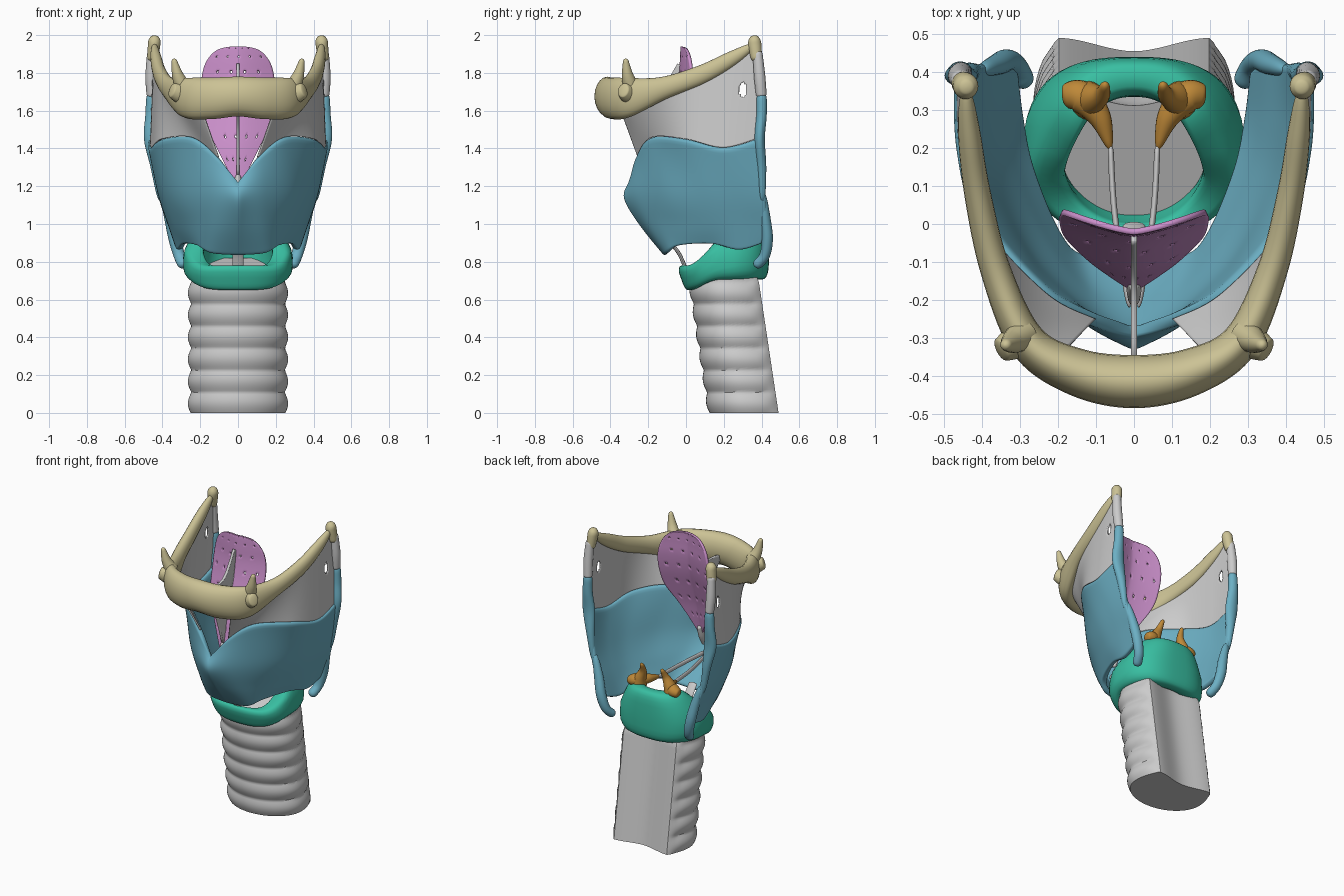
import bpy, bmesh
from math import sin, cos, pi, sqrt, copysign
from mathutils import Vector

if "Cube" in bpy.data.objects:
    bpy.data.objects.remove(bpy.data.objects["Cube"])

COLORS = {"bone": (.60, .54, .30, 1), "blue": (.15, .43, .55, 1), "teal": (.04, .52, .36, 1),
          "pink": (.60, .28, .60, 1), "orange": (.52, .25, .04, 1)}


def material(key):
    mat = bpy.data.materials.get(key)
    if not mat:
        mat = bpy.data.materials.new(key)
        mat.diffuse_color = COLORS[key]
        mat.use_nodes = True
        mat.node_tree.nodes["Principled BSDF"].inputs["Base Color"].default_value = mat.diffuse_color
    return mat


def spline(keys, t):
    """Catmull-Rom through tuples of any length, t in 0..1"""
    n = len(keys) - 1
    i = min(int(t * n), n - 1)
    f = t * n - i
    k = [keys[max(0, min(n, i + d))] for d in (-1, 0, 1, 2)]
    return [.5 * (2 * b + (c - a) * f + (2 * a - 5 * b + 4 * c - d) * f * f
                  + (3 * b - a - 3 * c + d) * f ** 3) for a, b, c, d in zip(*k)]


def grid(name, fn, nu, nv, color=None, wrap_u=False, wrap_v=False, caps=(), skip=None,
         thick=0, sub=0, mirror=False):
    """Surface from fn(u, v); u rings can be wrapped and capped at v = 0 / 1"""
    cu, cv = nu + (not wrap_u), nv + (not wrap_v)
    bm = bmesh.new()
    vs = [[bm.verts.new(fn(i / nu, j / nv)) for i in range(cu)] for j in range(cv)]
    for j in range(nv):
        for i in range(nu):
            q = [vs[j][i], vs[j][(i + 1) % cu], vs[(j + 1) % cv][(i + 1) % cu], vs[(j + 1) % cv][i]]
            if not (skip and skip(sum((p.co for p in q), Vector()) / 4, i, j)):
                bm.faces.new(q)
    for end in caps:
        bm.faces.new(vs[end])
    bmesh.ops.recalc_face_normals(bm, faces=bm.faces)
    me = bpy.data.meshes.new(name)
    bm.to_mesh(me)
    bm.free()
    ob = bpy.data.objects.new(name, me)
    bpy.context.collection.objects.link(ob)
    if color:
        me.materials.append(material(color))
    if mirror:
        ob.modifiers.new("mirror", "MIRROR").merge_threshold = .002
    if thick:
        m = ob.modifiers.new("thickness", "SOLIDIFY")
        m.thickness, m.offset = thick, 0
    if sub:
        ob.modifiers.new("round", "SUBSURF").levels = sub
        ob.modifiers["round"].render_levels = sub
    return ob


def sweep(name, keys, color=None, ref=(0, 0, 1), mirror=False, n=40, sides=20):
    """Round-ended tube through keys (x, y, z, width, height)"""
    def fn(u, v):
        x, y, z, w, h = spline(keys, v)
        a, b = spline(keys, max(0, v - .01)), spline(keys, min(1, v + .01))
        tan = (Vector(b[:3]) - Vector(a[:3])).normalized()
        side = tan.cross(Vector(ref)).normalized()
        up = side.cross(tan)
        e = 1 - min(1, min(v, 1 - v) / .12)
        f = max(.2, sqrt(1 - e * e))
        return Vector((x, y, z)) + f * (side * w * .5 * cos(2 * pi * u) + up * h * .5 * sin(2 * pi * u))
    return grid(name, fn, sides, n, color, wrap_u=True, caps=(0, -1), mirror=mirror)


def smooth(a, b, x):
    x = max(0, min(1, (x - a) / (b - a)))
    return x * x * (3 - 2 * x)


def spow(x, p):
    return copysign(abs(x) ** p, x)


X = (1, 0, 0)

# hyoid bone: U-shaped body, tips and small horns
hyoid = [(0, -.415, 1.675, .14, .21), (.15, -.39, 1.665, .125, .22), (.28, -.31, 1.67, .10, .21),
         (.365, -.12, 1.72, .08, .12), (.412, .08, 1.79, .07, .10), (.435, .25, 1.88, .06, .08),
         (.443, .36, 1.95, .05, .06)]
sweep("hyoid_bone", [(-k[0], *k[1:]) for k in hyoid[:0:-1]] + hyoid, "bone", n=100)
sweep("hyoid_tip", [(.441, .36, 1.998, .03, .03), (.442, .362, 1.975, .062, .062), (.445, .365, 1.94, .07, .065),
                    (.455, .375, 1.86, .055, .055)], "bone", X, True)
sweep("hyoid_small_horn", [(.29, -.29, 1.72, .09, .09), (.32, -.31, 1.79, .06, .06),
                           (.34, -.32, 1.875, .025, .025)], "bone", X, True)
sweep("hyoid_tubercle", [(.26, -.28, 1.69, .09, .10), (.31, -.31, 1.695, .09, .11),
                         (.355, -.335, 1.71, .06, .07)], "bone", mirror=True)

# thyroid cartilage: side plate lofted through four rails, mirrored
rails = [
    [(0, -.10, .84), (.14, -.09, .85), (.205, -.03, .89), (.275, .14, .90), (.305, .28, .865), (.32, .40, .90)],
    [(0, -.23, 1.0), (.13, -.18, 1.0), (.24, -.05, 1.0), (.32, .13, 1.0), (.35, .28, 1.0), (.355, .43, 1.0)],
    [(0, -.315, 1.14), (.13, -.24, 1.17), (.28, -.09, 1.18), (.375, .1, 1.18), (.405, .27, 1.17), (.41, .42, 1.17)],
    [(0, -.28, 1.21), (.11, -.25, 1.36), (.24, -.18, 1.46), (.40, 0, 1.45), (.455, .2, 1.405), (.46, .4, 1.46)]]
grid("thyroid_cartilage", lambda u, v: spline([spline(r, u) for r in rails], v), 32, 18, "blue",
     thick=.035, sub=1, mirror=True)
sweep("thyroid_upper_horn", [(.41, .405, 1.12, .03, .03), (.435, .40, 1.3, .05, .055), (.455, .39, 1.45, .055, .085),
                             (.458, .40, 1.58, .055, .065), (.455, .40, 1.7, .055, .06)], "blue", X, True)
sweep("thyroid_lower_horn", [(.40, .405, 1.17, .035, .035), (.36, .42, 1.03, .055, .06), (.335, .43, .92, .06, .065),
                             (.31, .415, .83, .055, .06), (.285, .365, .775, .055, .06)], "blue", X, True)

# ligament joining the upper horns to the hyoid
sweep("horn_ligament", [(.455, .40, 1.67, .055, .055), (.46, .39, 1.78, .06, .06),
                        (.455, .378, 1.92, .05, .05)], None, X, True)


# membrane between thyroid and hyoid, with an oval opening
def membrane(u, v):
    low, high = Vector(spline(rails[3], .19 + .81 * u)), Vector(spline(hyoid, .24 + .76 * u)[:3])
    return low.lerp(high, v)


grid("thyrohyoid_membrane", membrane, 80, 60, thick=.01, mirror=True,
     skip=lambda p, i, j: ((p.y - .30) / .018) ** 2 + ((p.z - 1.71) / .04) ** 2 < 1)


# cricoid: ring, low in front, with a tall flat plate at the back
def cricoid(u, v):
    s, c = sin(2 * pi * u), cos(2 * pi * u)
    r = (spow(cos(2 * pi * v), .55) + 1) / 2
    h = (spow(sin(2 * pi * v), .55) + 1) / 2
    q = (1 - c) / 2
    top, bottom = .78 + .25 * smooth(.06, .8, q), .65 + .055 * smooth(0, .5, q)
    z = bottom + (top - bottom) * h
    p = .8 if c > 0 else .72
    outer = Vector((.29 * spow(s, p), .2 - .24 * spow(c, p + .1)))
    p = Vector((.185 * s, .17 - .165 * c)).lerp(outer, r)
    low = max(0, .75 - z)
    return (p.x * (1 - max(0, z - .85) * 1.5 - low * 1.0), p.y + low * .35 * max(0, c), z)


grid("cricoid_cartilage", cricoid, 72, 24, "teal", wrap_u=True, wrap_v=True)

# arytenoids: small leaning pyramids with two processes
sweep("arytenoid_body", [(.125, .325, 1.0, .11, .10), (.11, .33, 1.06, .085, .075), (.085, .34, 1.12, .045, .045),
                         (.075, .37, 1.18, .022, .022)], "orange", X, True)
sweep("arytenoid_processes", [(.188, .335, 1.03, .06, .05), (.14, .335, 1.04, .085, .08),
                              (.09, .28, 1.04, .06, .06), (.062, .195, 1.03, .015, .02)], "orange", mirror=True)

# vocal ligaments and front midline strip
sweep("vocal_ligament", [(.062, .21, 1.03, .016, .03), (.05, .02, 1.035, .016, .03),
                         (.012, -.22, 1.05, .016, .03)], mirror=True)
sweep("cricothyroid_ligament", [(0, -.08, .90, .06, .02), (0, -.035, .84, .06, .02),
                                (0, .0, .76, .06, .02)], None, (0, 1, 0))

# epiglottis: curved pitted leaf
leaf = [(.012, -.165, 1.20), (.06, -.145, 1.30), (.12, -.12, 1.42), (.178, -.085, 1.54),
        (.193, -.05, 1.66), (.19, -.03, 1.77), (.165, -.025, 1.86), (.11, -.022, 1.92), (.04, -.02, 1.938)]


def epiglottis(u, v):
    hw, y, z = spline(leaf, v)
    x = (2 * u - 1) * hw
    return (x, y + .06 * (abs(x) / .19) ** 1.4, z)


grid("epiglottis", epiglottis, 36, 56, "pink", thick=.016,
     skip=lambda p, i, j: 8 < j < 53 and j % 7 == 2 and (i + j // 7 * 3) % 7 == 1 and 2 < i < 33)
sweep("epiglottis_stalk", [(0, -.15, 1.26, .05, .03), (0, -.17, 1.19, .05, .04),
                           (0, -.20, 1.12, .04, .03)], None, X)

# midline fin from the epiglottis to the hyoid
fin_back = [(-.15, 1.26), (-.11, 1.45), (-.07, 1.60), (-.045, 1.73), (-.03, 1.84)]
fin_front = [(-.165, 1.26), (-.25, 1.5), (-.36, 1.65), (-.16, 1.69), (-.045, 1.85)]
grid("hyoepiglottic_ligament",
     lambda u, v: (0, *Vector(spline(fin_back, v)).lerp(Vector(spline(fin_front, v)), u)),
     8, 24, thick=.016)


# trachea: ringed tube leaning back downwards, sunken rear wall, sloping top inside the cricoid
def trachea(u, v):
    s, c = sin(2 * pi * u), cos(2 * pi * u)
    x, z = .258 * s, (.70 + .12 * smooth(.2, .9, (1 - c) / 2)) * v
    if c > -.62:
        y = -.2 * c if c > 0 else -.17 * c / .62
        k = 1 + .07 * (abs(cos(pi * (z - .05) / .117)) - .6) * smooth(-.62, -.4, c)
        x, y = x * k, y * k
    else:
        y = .17 - .035 * smooth(0, 1, 1 - abs(x) / .2)
    inset = 1 - .15 * smooth(.68, .8, z)
    return (x * inset, .32 + y * inset - .15 * z, z)


grid("trachea", trachea, 72, 72, wrap_u=True, caps=(0, -1))

# smooth shading with sharp edges kept
for ob in bpy.data.objects:
    ob.select_set(True)
    bpy.context.view_layer.objects.active = ob
bpy.ops.object.shade_smooth_by_angle(angle=.7)
